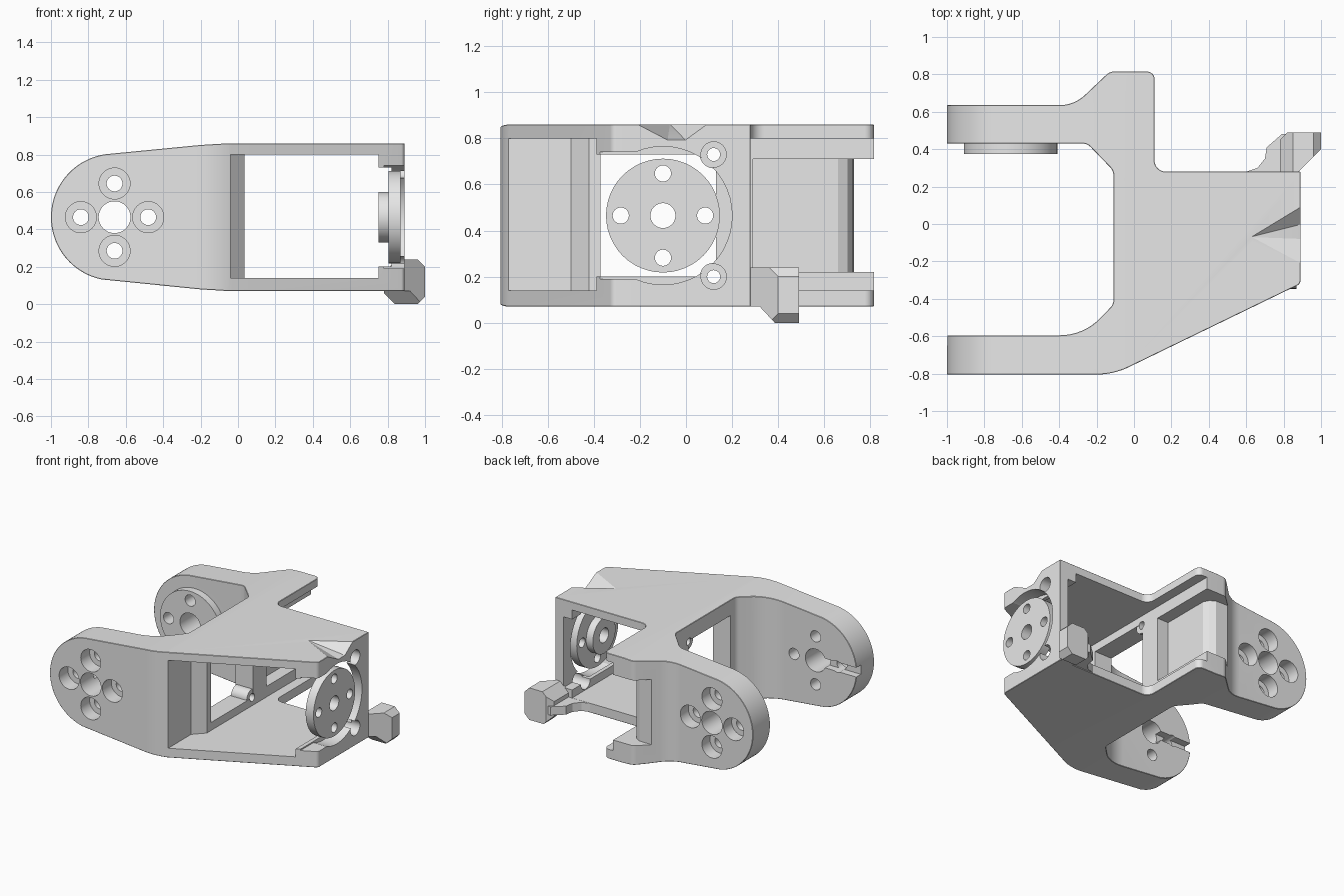
import bpy, bmesh, math
from mathutils import Vector

cube = bpy.data.objects.get("Cube")
if cube:
    bpy.data.objects.remove(cube, do_unlink=True)

grey = bpy.data.materials.new("light_grey")
grey.use_nodes = True
COLOR = (0.8, 0.8, 0.8, 1)
grey.diffuse_color = COLOR
grey.node_tree.nodes["Principled BSDF"].inputs["Base Color"].default_value = COLOR

MID = 0.465      # height of every pivot axis
ARM_X = -0.66    # pivot of the fork arms
HORN_Y = -0.1    # pivot of the end horn


def place(a, b, t, axis):
    return {"x": (t, a, b), "y": (a, t, b), "z": (a, b, t)}[axis]


def to_object(name, bm):
    bmesh.ops.recalc_face_normals(bm, faces=bm.faces)
    mesh = bpy.data.meshes.new(name)
    bm.to_mesh(mesh)
    bm.free()
    mesh.materials.append(grey)
    obj = bpy.data.objects.new(name, mesh)
    bpy.context.collection.objects.link(obj)
    return obj


def prism(name, points, axis, lo, hi):
    bm = bmesh.new()
    low = [bm.verts.new(place(a, b, lo, axis)) for a, b in points]
    high = [bm.verts.new(place(a, b, hi, axis)) for a, b in points]
    bm.faces.new(low)
    bm.faces.new(high)
    for i in range(len(low)):
        j = (i + 1) % len(low)
        bm.faces.new((low[i], low[j], high[j], high[i]))
    return to_object(name, bm)


def arc(a, b, r, start=0, end=360, steps=48):
    angles = [math.radians(start + (end - start) * i / steps) for i in range(steps)]
    return [(a + r * math.cos(t), b + r * math.sin(t)) for t in angles]


def rod(name, a, b, r, axis, lo, hi):
    return prism(name, arc(a, b, r), axis, lo, hi)


def box(name, x0, x1, y0, y1, z0, z1):
    return prism(name, [(x0, y0), (x1, y0), (x1, y1), (x0, y1)], "z", z0, z1)


def rounded(corners, steps=8):
    """Polygon with a fillet radius per corner."""
    out = []
    for i, (x, y, r) in enumerate(corners):
        p = Vector((x, y))
        if r == 0:
            out.append((x, y))
            continue
        u = (Vector(corners[i - 1][:2]) - p).normalized()
        v = (Vector(corners[(i + 1) % len(corners)][:2]) - p).normalized()
        half = u.angle(v) / 2
        centre = p + (u + v).normalized() * (r / math.sin(half))
        start = p + u * (r / math.tan(half)) - centre
        end = p + v * (r / math.tan(half)) - centre
        for k in range(steps + 1):
            d = start.lerp(end, k / steps).normalized() * r
            out.append(tuple(centre + d))
    return out


def apply_modifier(obj, mod):
    bpy.context.view_layer.objects.active = obj
    bpy.ops.object.modifier_apply(modifier=mod.name)


def combine(obj, tool, operation="DIFFERENCE"):
    mod = obj.modifiers.new("combine", "BOOLEAN")
    mod.operation = operation
    mod.solver = "EXACT"
    mod.object = tool
    apply_modifier(obj, mod)
    bpy.data.objects.remove(tool, do_unlink=True)


def finish(obj):
    bpy.ops.object.select_all(action="DESELECT")
    obj.select_set(True)
    bpy.context.view_layer.objects.active = obj
    bpy.ops.object.shade_smooth_by_angle(angle=math.radians(25))


# Bracket body: plan outline trimmed by the side silhouette, then chamfered
plan = rounded([
    (-1.1, -0.805, 0), (-0.11, -0.805, 0.4), (0.89, -0.32, 0.03), (0.89, 0.28, 0),
    (0.11, 0.28, 0.06), (0.11, 0.815, 0.04), (-0.13, 0.815, 0.06), (-0.32, 0.635, 0.2),
    (-1.1, 0.635, 0), (-1.1, 0.43, 0), (-0.25, 0.43, 0.06), (-0.11, 0.285, 0.06),
    (-0.11, -0.43, 0.06), (-0.27, -0.595, 0.3), (-1.1, -0.595, 0)])
body = prism("bracket_body", plan, "z", 0.07, 0.86)
side = arc(ARM_X, MID, 0.34, 98, 262, 40)
upper = [(1.2, 0.86), (-0.05, 0.86), (-0.2, 0.851)]
lower = [(x, 2 * MID - z) for x, z in reversed(upper)]
combine(body, prism("silhouette", side + lower + upper, "y", -1, 1), "INTERSECT")
bevel = body.modifiers.new("chamfer", "BEVEL")
bevel.width = 0.025
bevel.segments = 1
bevel.limit_method = "ANGLE"
bevel.angle_limit = math.radians(40)
apply_modifier(body, bevel)

# Hollow through the body, leaving lips beside the end wall
hollow = [(-0.04, -1), (-0.04, -0.5), (0.035, -0.42), (0.035, 1), (0.75, 1), (0.75, -1)]
combine(body, prism("hollow", hollow, "z", 0.14, 0.8))
combine(body, box("lip_gap", 0.7, 0.82, -1, 1, 0.2, 0.73))

# Notch in the rear of the inner wall
notch = [(0.3, 0.29), (-0.06, 0.29), (-0.06, 0.66), (-0.08, 0.7), (-0.12, 0.725),
         (-0.3, 0.73), (-0.3, 0.95), (0.3, 0.95)]
combine(body, prism("rear_notch", notch, "z", 0.22, 0.71))

# Window in the inner wall with two screw ears
combine(body, box("wall_window", -0.3, 0.1, -0.37, 0.13, 0.2, 0.74))
for z in (0.2, 0.73):
    combine(body, rod("ear", 0.12, z, 0.06, "x", -0.1, 0.03), "UNION")
    combine(body, rod("ear_hole", 0.12, z, 0.028, "x", -0.3, 0.3))

# End wall: round opening, open to the front, with pockets beside it
combine(body, rod("end_opening", HORN_Y, MID, 0.3, "x", 0.78, 1))
combine(body, box("end_mouth", 0.78, 1, -0.6, HORN_Y, 0.19, 0.74))
for z in (0.2, 0.73):
    combine(body, rod("ear_pocket", 0.12, z, 0.055, "x", 0.7, 1))

# Shallow scoop in the top near the end
bm = bmesh.new()
for p in [(0.62, -0.07, 0.863), (0.9, -0.22, 0.863), (0.9, 0.1, 0.863),
          (0.9, -0.08, 0.79), (0.9, 0, 0.79)]:
    bm.verts.new(p)
bmesh.ops.convex_hull(bm, input=bm.verts)
combine(body, to_object("scoop", bm))

# Fork arms: raised rear boss, pivot hole, countersunk screws, front slot
combine(body, rod("rear_boss", ARM_X, MID, 0.25, "y", 0.375, 0.45), "UNION")
combine(body, rod("pivot_hole", ARM_X, MID, 0.085, "y", -1, 1))
for dx, dz in ((0.18, 0), (-0.18, 0), (0, 0.18), (0, -0.18)):
    x, z = ARM_X + dx, MID + dz
    combine(body, rod("screw_hole", x, z, 0.042, "y", -1, 1))
    for lo, hi in ((-0.9, -0.7), (0.54, 0.9)):
        combine(body, rod("screw_seat", x, z, 0.083, "y", lo, hi))
combine(body, box("arm_slot", -1.1, ARM_X, -0.65, -0.5, 0.43, 0.5))
finish(body)

# Round horn with hub in the end opening
horn = rod("end_horn", HORN_Y, MID, 0.247, "x", 0.805, 0.87)
combine(horn, rod("hub", HORN_Y, MID, 0.135, "x", 0.75, 0.82), "UNION")
combine(horn, rod("horn_bore", HORN_Y, MID, 0.054, "x", 0.5, 1))
for dy, dz in ((0.183, 0), (-0.183, 0), (0, 0.183), (0, -0.183)):
    combine(horn, rod("horn_hole", HORN_Y + dy, MID + dz, 0.035, "x", 0.5, 1))
finish(horn)

# Stop block on a thin curved neck at the rear corner
neck = [(0.55, 0.25), (0.6, 0.28), (0.66, 0.3), (0.7, 0.35), (0.71, 0.41),
        (0.79, 0.48), (0.85, 0.48), (0.88, 0.25)]
finish(prism("stop_neck", neck, "z", 0.075, 0.139))
block = prism("stop_block", [(0.78, 0.06), (0.84, 0), (0.96, 0), (1, 0.04), (1, 0.2),
                             (0.96, 0.24), (0.85, 0.24), (0.78, 0.17)], "y", 0.2, 0.6)
block_plan = [(0.78, 0.27), (0.87, 0.27), (1, 0.4), (1, 0.49), (0.82, 0.49), (0.78, 0.45)]
combine(block, prism("block_plan", block_plan, "z", -1, 1), "INTERSECT")
block_side = [(0.2, 0.07), (0.32, 0.07), (0.385, 0), (0.6, 0), (0.6, 0.24), (0.2, 0.24)]
combine(block, prism("block_side", block_side, "x", 0, 2), "INTERSECT")
finish(block)
